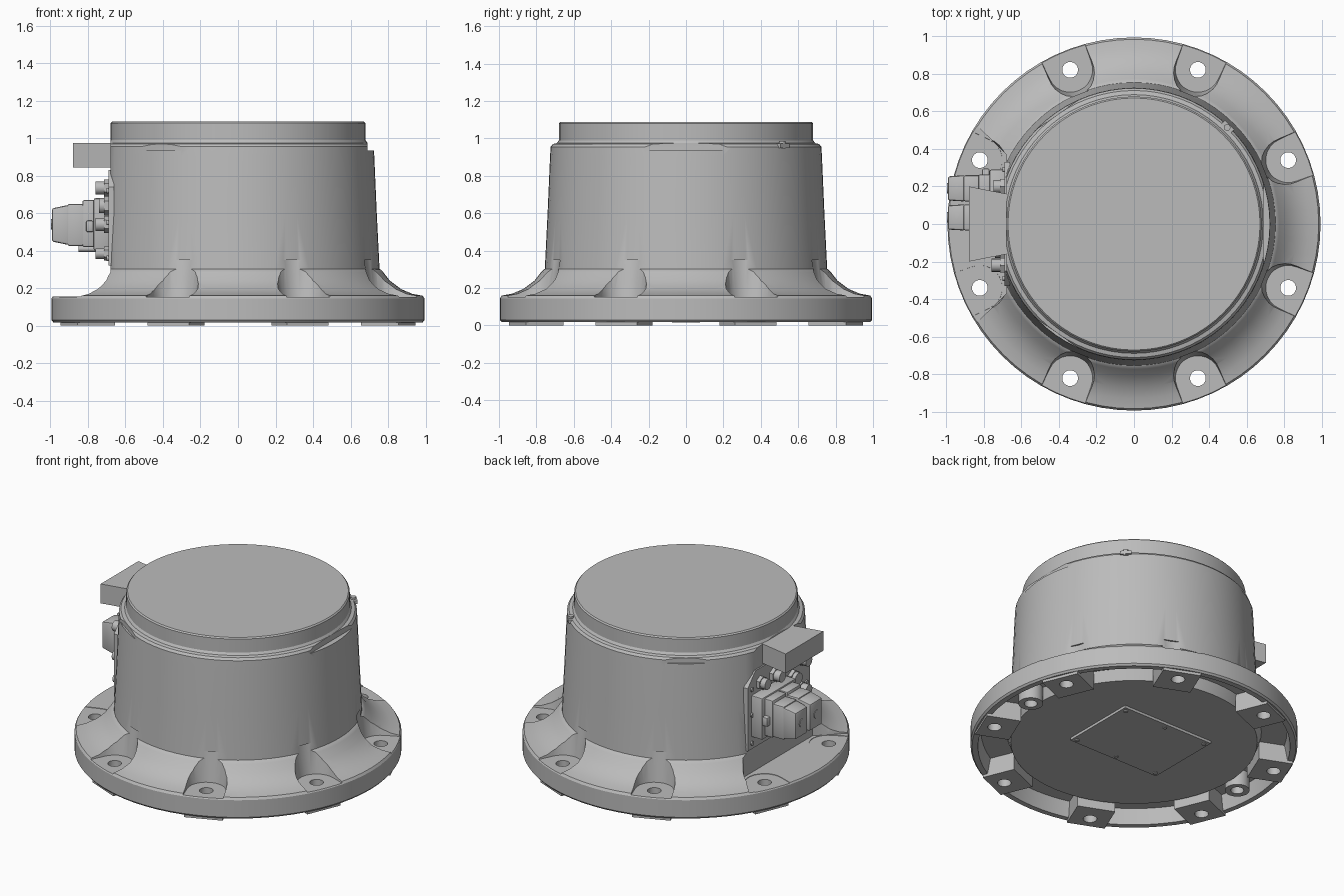
import bpy, bmesh
from math import pi, sin, cos, radians
from mathutils import Matrix, Vector

if "Cube" in bpy.data.objects:
    bpy.data.objects.remove(bpy.data.objects["Cube"])

grey = bpy.data.materials.new("cast_grey")
grey.use_nodes = True
colour = (0.5, 0.5, 0.5, 1)
grey.diffuse_color = colour
grey.node_tree.nodes["Principled BSDF"].inputs["Base Color"].default_value = colour


def activate(obj):
    bpy.ops.object.select_all(action="DESELECT")
    obj.select_set(True)
    bpy.context.view_layer.objects.active = obj


def finish(bm, name):
    bmesh.ops.recalc_face_normals(bm, faces=bm.faces)
    mesh = bpy.data.meshes.new(name)
    bm.to_mesh(mesh)
    bm.free()
    mesh.materials.append(grey)
    obj = bpy.data.objects.new(name, mesh)
    bpy.context.collection.objects.link(obj)
    return obj


def smooth(obj):
    activate(obj)
    bpy.ops.object.shade_smooth_by_angle(angle=radians(28))


def lathe(name, profile, steps):
    """Spin a closed (radius, height) outline around the z axis."""
    bm = bmesh.new()
    verts = [bm.verts.new((r, 0, z)) for r, z in profile]
    edges = [bm.edges.new(pair) for pair in zip(verts, verts[1:])]
    bmesh.ops.spin(bm, geom=verts + edges, cent=(0, 0, 0), axis=(0, 0, 1),
                   angle=2 * pi, steps=steps, use_duplicate=False)
    bmesh.ops.remove_doubles(bm, verts=bm.verts, dist=0.0005)
    return finish(bm, name)


def add_prism(bm, points, z0, z1, matrix=Matrix(), flare=1.0):
    low = [bm.verts.new(matrix @ Vector((x, y, z0))) for x, y in points]
    high = [bm.verts.new(matrix @ Vector((x * flare, y * flare, z1))) for x, y in points]
    bm.faces.new(low)
    bm.faces.new(high)
    for i in range(len(points)):
        j = (i + 1) % len(points)
        bm.faces.new((low[i], low[j], high[j], high[i]))


def circle(radius, count=24):
    return [(radius * cos(2 * pi * i / count), radius * sin(2 * pi * i / count))
            for i in range(count)]


def rect(x0, x1, y0, y1):
    return [(x0, y0), (x1, y0), (x1, y1), (x0, y1)]


def around(angle, radius=0.0):
    return Matrix.Rotation(angle, 4, "Z") @ Matrix.Translation((radius, 0, 0))


def prisms(name, points, z0, z1, places, flare=1.0):
    bm = bmesh.new()
    for place in places:
        add_prism(bm, points, z0, z1, place, flare)
    return finish(bm, name)


def cut(targets, cutter):
    for obj in targets:
        mod = obj.modifiers.new("cut", "BOOLEAN")
        mod.object, mod.operation, mod.solver = cutter, "DIFFERENCE", "EXACT"
        activate(obj)
        bpy.ops.object.modifier_apply(modifier=mod.name)
    bpy.data.objects.remove(cutter)


def box(name, xs, ys, zs, end=(1, 1), bevel=0.0):
    """Block whose outer (-x) face is scaled by end, with optional rounding."""
    bm = bmesh.new()
    add_prism(bm, rect(*xs, *ys), *zs)
    yc, zc = sum(ys) / 2, sum(zs) / 2
    for v in bm.verts:
        if v.co.x < xs[0] + 0.001:
            v.co.y = yc + (v.co.y - yc) * end[0]
            v.co.z = zc + (v.co.z - zc) * end[1]
    if bevel:
        bmesh.ops.bevel(bm, geom=bm.edges[:], offset=bevel, segments=2,
                        profile=0.5, affect="EDGES")
    obj = finish(bm, name)
    smooth(obj)
    return obj


def stub(name, x0, x1, y, z, radius, count=16):
    """Cylinder lying along x."""
    lie = Matrix.Translation((0, y, z)) @ Matrix.Rotation(pi / 2, 4, "Y")
    obj = prisms(name, circle(radius, count), x0, x1, [lie])
    smooth(obj)


# Main casting: hollow underside, flange, concave fillet, tapered drum and cap
body = lathe("base_body", [
    (0, 0.05), (0.75, 0.05), (0.775, 0.12), (0.93, 0.12), (0.95, 0.018),
    (0.985, 0.018), (0.995, 0.03), (0.995, 0.145), (0.985, 0.16), (0.93, 0.17),
    (0.87, 0.195), (0.81, 0.24), (0.775, 0.285), (0.76, 0.30), (0.755, 0.302),
    (0.74, 0.6), (0.727, 0.9), (0.724, 0.955), (0.712, 0.97), (0.69, 0.975),
    (0.68, 0.99), (0.68, 1.08), (0.672, 1.088), (0, 1.088)], 72)

bolt_angles = [pi / 8 + i * pi / 4 for i in range(8)]
bolt_places = [around(a, 0.89) for a in bolt_angles]

# Foot pads under the bolts and the two dowel bosses
pads = prisms("foot_pads", rect(-0.13, 0.085, -0.12, 0.12), 0, 0.13, bolt_places)
dowel_places = [around(0, 0.82), around(pi, 0.82)]
bosses = prisms("dowel_bosses", circle(0.075), 0.015, 0.13, dowel_places)

# Connector recess on the right side, open towards the rim
recess = [(-0.68, -0.37), (-0.68, 0.37), (-1.2, 0.88), (-1.2, -0.88)]
cut([body], prisms("recess_cutter", recess, 0.155, 1.02, [Matrix()]))

# U-shaped bolt pockets, bolt holes and dowel holes
arc = [(0.12 * cos(pi / 2 + pi * i / 12), 0.12 * sin(pi / 2 + pi * i / 12))
       for i in range(13)]
pocket = arc + [(0.2, -0.13), (0.2, 0.13)]
cut([body], prisms("pocket_cutter", pocket, 0.152, 0.35, bolt_places, flare=1.25))
cut([body, pads], prisms("bolt_cutter", circle(0.042), -0.1, 0.4, bolt_places))
cut([body, bosses], prisms("dowel_cutter", circle(0.04), -0.1, 0.1, dowel_places))

# Flats along the shoulder below the cap
for angle, dist in ((0, 0.69), (125, 0.712), (-125, 0.712)):
    cut([body], prisms("flat_cutter", rect(dist, 0.9, -0.28, 0.28), 0.935, 1.0,
                       [around(radians(angle))]))
for part in (body, pads, bosses):
    smooth(part)

# Underside cover plate and its screws
prisms("bottom_cover", rect(-0.35, 0.33, -0.21, 0.31), 0.033, 0.055, [Matrix()])
prisms("cover_screws", circle(0.014, 12), 0.027, 0.035,
       [Matrix.Translation((x, y, 0)) for x in (-0.32, -0.01, 0.3) for y in (-0.18, 0.28)])

# Small lug on the shoulder
lug = [around(radians(46), 0.715)]
prisms("shoulder_lug", rect(-0.03, 0.02, -0.035, 0.035), 0.95, 0.972, lug)
prisms("lug_bolt", circle(0.018, 12), 0.945, 0.985, lug)

# Flared bracket above the connectors
box("side_bracket", (-0.88, -0.6), (-0.145, 0.145), (0.845, 0.975), end=(1.38, 1))

# Connector panel with clipped upper corners, screwed to the flat
stand = Matrix(((0, 0, 1, 0), (1, 0, 0, 0), (0, 1, 0, 0), (0, 0, 0, 1)))
panel = [(-0.33, 0.32), (0.33, 0.32), (0.33, 0.74), (0.25, 0.83),
         (-0.25, 0.83), (-0.33, 0.74)]
prisms("connector_panel", panel, -0.69, -0.66, [stand])
for y in (-0.29, 0.29):
    for z in (0.36, 0.55, 0.72):
        stub("panel_screw", -0.7, -0.68, y, z, 0.014, 12)

# Twin plug housings on a common socket
box("socket_base", (-0.77, -0.68), (-0.07, 0.29), (0.4, 0.68), bevel=0.01)
for y in (0.035, 0.19):
    box("socket_collar", (-0.83, -0.75), (y - 0.074, y + 0.074), (0.42, 0.67), bevel=0.01)
    box("plug_shell", (-0.91, -0.8), (y - 0.07, y + 0.07), (0.425, 0.65), bevel=0.012)
    box("plug_cap", (-0.993, -0.9), (y - 0.07, y + 0.07), (0.43, 0.645),
        end=(0.92, 0.82), bevel=0.012)
    stub("plug_button", -0.997, -0.98, y, 0.54, 0.028)
    stub("latch_pivot", -0.85, -0.7, y, 0.41, 0.016)
box("latch_bar", (-0.81, -0.77), (-0.075, 0.295), (0.5, 0.56), bevel=0.008)

# Smaller round ports around the plugs
for y, z, reach, radius in ((-0.22, 0.735, 0.76, 0.035), (-0.22, 0.54, 0.76, 0.035),
                            (-0.22, 0.385, 0.76, 0.028), (0.06, 0.735, 0.76, 0.035),
                            (0.2, 0.735, 0.75, 0.035), (-0.14, 0.64, 0.74, 0.04)):
    stub("round_port", -reach, -0.68, y, z, radius)
    stub("port_nut", -0.715, -0.68, y, z, radius * 1.3, 6)
